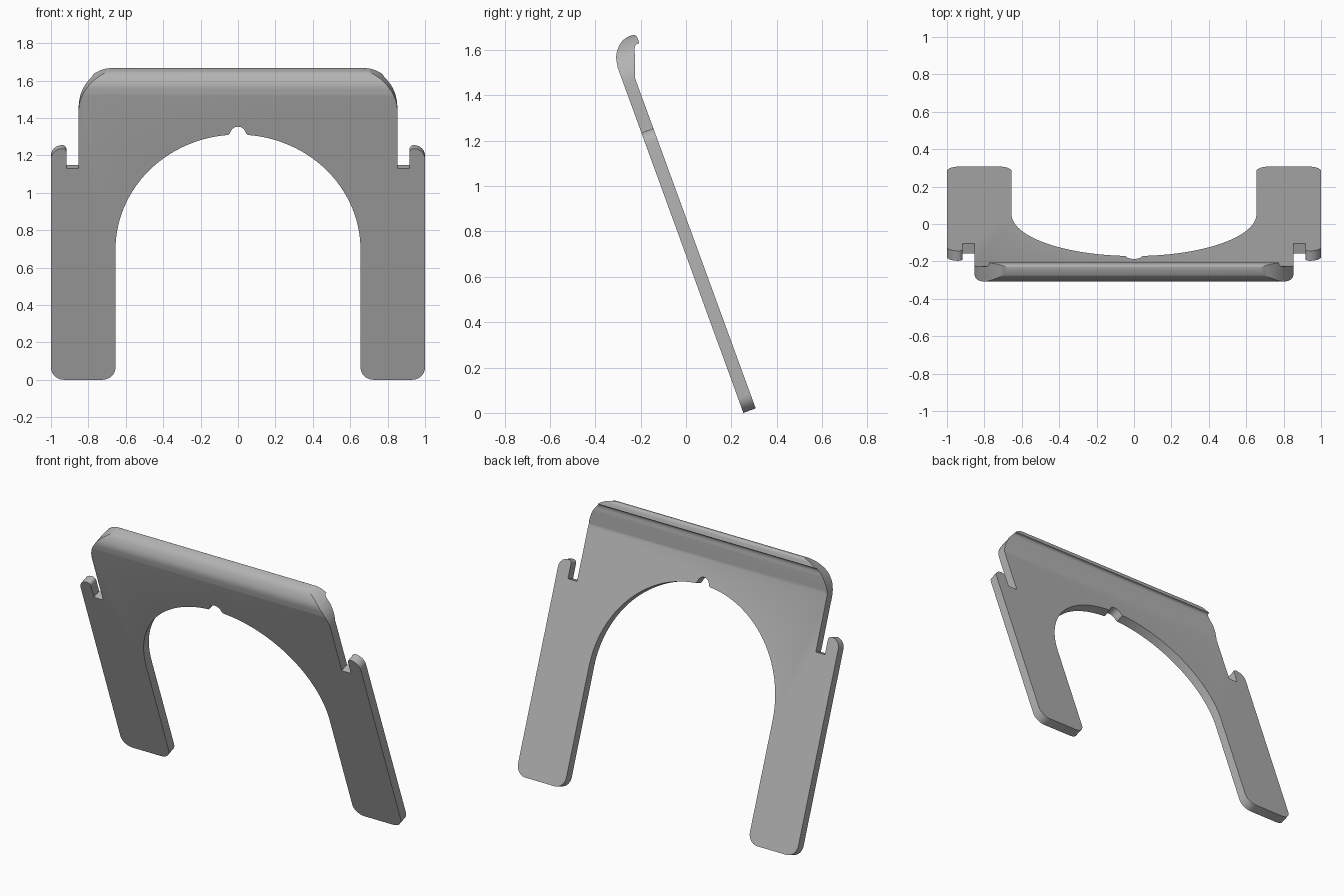
import bpy, bmesh
from math import sin, cos, radians
from mathutils import Vector

cube = bpy.data.objects.get("Cube")
if cube:
    bpy.data.objects.remove(cube, do_unlink=True)

TILT = radians(20)
UP = Vector((0, -sin(TILT), cos(TILT)))        # along the leaning plate
NORMAL = Vector((0, cos(TILT), sin(TILT)))     # through its thickness
FOOT = Vector((0, 0.253, 0))                   # front bottom edge
THICK = 0.058

metal = bpy.data.materials.new("plain_grey")
metal.use_nodes = True
GREY = (0.45, 0.45, 0.45, 1)
metal.diffuse_color = GREY
metal.node_tree.nodes["Principled BSDF"].inputs["Base Color"].default_value = GREY


def arc(cx, cy, r, start, end, steps=10, ry=None):
    ry = ry or r
    angles = [radians(start + (end - start) * i / steps) for i in range(steps + 1)]
    return [(cx + r * cos(a), cy + ry * sin(a)) for a in angles]


def smooth_curve(pts, steps=5):
    """Catmull-Rom curve through the points."""
    p = [Vector(q) for q in pts]
    p = [2 * p[0] - p[1]] + p + [2 * p[-1] - p[-2]]
    out = []
    for a, b, c, d in zip(p, p[1:], p[2:], p[3:]):
        for i in range(steps):
            t = i / steps
            out.append((2*b + (c-a)*t + (2*a-5*b+4*c-d)*t*t + (3*b-a-3*c+d)*t**3) / 2)
    return [tuple(q) for q in out] + [tuple(pts[-1])]


def prism(name, loop, sweep):
    bm = bmesh.new()
    face = bm.faces.new([bm.verts.new(p) for p in loop])
    moved = bmesh.ops.extrude_face_region(bm, geom=[face])["geom"]
    bmesh.ops.translate(bm, vec=sweep, verts=[g for g in moved if isinstance(g, bmesh.types.BMVert)])
    bmesh.ops.recalc_face_normals(bm, faces=bm.faces)
    mesh = bpy.data.meshes.new(name)
    bm.to_mesh(mesh)
    bm.free()
    mesh.materials.append(metal)
    obj = bpy.data.objects.new(name, mesh)
    bpy.context.collection.objects.link(obj)
    return obj


# Side profile: leaning sheet with a curled lip on top
low_front = FOOT - UP * 0.1
low_back = low_front + NORMAL * THICK
lip = smooth_curve([(-0.301, 1.522), (-0.308, 1.565), (-0.303, 1.598), (-0.287, 1.632),
                    (-0.262, 1.655), (-0.232, 1.666), (-0.216, 1.658), (-0.206, 1.631)])
curl = smooth_curve([(-0.206, 1.631), (-0.22, 1.624), (-0.227, 1.605), (-0.225, 1.575)])
side = [(low_front.y, low_front.z)] + lip + curl[1:] + [(-0.225, 1.477), (low_back.y, low_back.z)]
stand = prism("stand_plate", [(-1.2, y, z) for y, z in side], Vector((2.4, 0, 0)))

# Half outline in the plane of the plate, from arch centre round to top centre
half = arc(0, 1.396, 0.042, 90, 15, 8, 0.044)
half += [(0.045, 1.399), (0.052, 1.393)]
half += arc(0, 0.74, 0.655, 84.5, 0, 36)
half += arc(0.725, 0.07, 0.07, 180, 270)
half += arc(0.93, 0.07, 0.07, 270, 360)
half += arc(0.94, 1.255, 0.06, 0, 90)
half += arc(0.94, 1.292, 0.023, 90, 180, 5)
half += [(0.917, 1.203), (0.852, 1.203)]
half += arc(0.652, 1.533, 0.2, 0, 90, 16)
outline = half + [(-x, v) for x, v in reversed(half) if x > 1e-5]
blank = prism("outline_cutter",
              [FOOT + Vector((x, 0, 0)) + UP * v - NORMAL * 0.3 for x, v in outline], NORMAL * 0.8)
blank.hide_render = True

# Trim the profile to the outline, then discard the helper
trim = stand.modifiers.new("trim", "BOOLEAN")
trim.operation = "INTERSECT"
trim.solver = "EXACT"
trim.object = blank
graph = bpy.context.evaluated_depsgraph_get()
shaped = bpy.data.meshes.new_from_object(stand.evaluated_get(graph))
stand.modifiers.clear()
stand.data = shaped
bpy.data.objects.remove(blank, do_unlink=True)

bpy.ops.object.select_all(action="DESELECT")
stand.select_set(True)
bpy.context.view_layer.objects.active = stand
bpy.ops.object.shade_smooth_by_angle(angle=radians(25))
